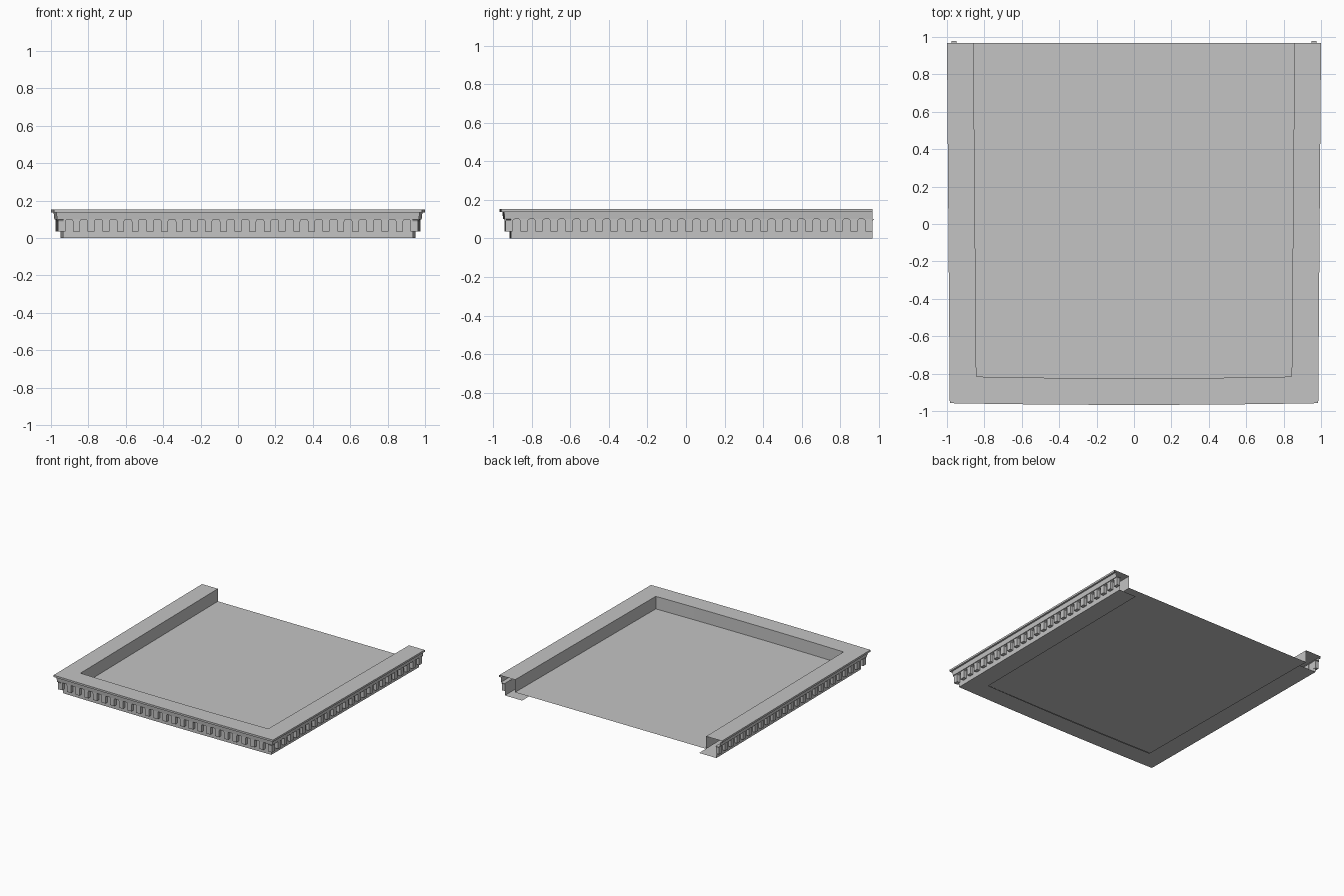
import bpy
import bmesh
from mathutils import Vector

cube = bpy.data.objects.get("Cube")
if cube:
    bpy.data.objects.remove(cube, do_unlink=True)

stone = bpy.data.materials.new("stone_grey")
stone.use_nodes = True
stone.diffuse_color = (0.55, 0.55, 0.55, 1)
stone.node_tree.nodes["Principled BSDF"].inputs["Base Color"].default_value = (0.55, 0.55, 0.55, 1)

BACK, CORNER_Y, BACK_X, CORNER_X, BOW = 0.967, -0.958, 1.0, 0.985, 0.009
INNER, FLOOR_Z = 0.142, 0.05
WALL, TOOTH_FACE = 0.05, 0.024


def front_y(x):
    """Front edge, gently bowed outward."""
    return CORNER_Y - BOW * (1 - (x / CORNER_X) ** 2)


def side_x(y):
    """Side edge, tapering slightly toward the front."""
    t = (y - CORNER_Y) / (BACK - CORNER_Y)
    return CORNER_X + (BACK_X - CORNER_X) * t


def outline(inset, steps=10):
    """Plan line from left back, round the front, to right back."""
    half = CORNER_X - inset
    pts = [(BACK_X - inset, BACK)]
    for i in range(steps + 1):
        u = 1 - 2 * i / steps
        pts.append((half * u, front_y(CORNER_X * u) + inset))
    pts.append((inset - BACK_X, BACK))
    return pts


def finish(name, bm):
    mesh = bpy.data.meshes.new(name)
    bm.to_mesh(mesh)
    bm.free()
    mesh.materials.append(stone)
    obj = bpy.data.objects.new(name, mesh)
    bpy.context.collection.objects.link(obj)
    return obj


# Hollow cornice: one moulding profile (inset, height) swept round three sides
profile = [(INNER, FLOOR_Z), (INNER, 0.152), (0, 0.152), (0, 0.137), (0.014, 0.137),
           (0.018, 0.1), (WALL, 0.1), (WALL, 0), (0.205, 0)]
bm = bmesh.new()
rows = [[bm.verts.new((x, y, z)) for x, y in outline(d)] for d, z in profile]
for a, b in zip(rows, rows[1:]):
    for i in range(len(a) - 1):
        bm.faces.new((a[i], a[i + 1], b[i + 1], b[i]))
finish("cornice", bm)

# Flat roof deck inside the parapet
bm = bmesh.new()
deck = bm.faces.new([bm.verts.new((x, y, FLOOR_Z)) for x, y in outline(INNER)])
deck.normal_update()
if deck.normal.z < 0:
    deck.normal_flip()
finish("roof_deck", bm)


# Dentil blocks, flared at the top so the gaps read as small arches
half_tooth = [(0.0185, 0.036), (0.0185, 0.088), (0.0215, 0.096), (0.028, 0.1)]
tooth = half_tooth + [(-u, z) for u, z in reversed(half_tooth)]


def add_tooth(bm, centre, along, inward):
    """Extrude one block from its outer face back to the wall."""
    verts = [bm.verts.new(centre + along * u + Vector((0, 0, z))) for u, z in tooth]
    face = bm.faces.new(verts)
    grown = bmesh.ops.extrude_face_region(bm, geom=[face])["geom"]
    moved = [v for v in grown if isinstance(v, bmesh.types.BMVert)]
    bmesh.ops.translate(bm, verts=moved, vec=inward * (WALL - TOOTH_FACE + 0.002))


COUNT = 25
X, Y = Vector((1, 0, 0)), Vector((0, 1, 0))

bm = bmesh.new()
for k in range(COUNT):
    x = (k - COUNT // 2) * 0.0785
    add_tooth(bm, Vector((x, front_y(x) + TOOTH_FACE, 0)), X, Y)
bmesh.ops.recalc_face_normals(bm, faces=bm.faces)
finish("front_dentils", bm)

bm = bmesh.new()
for k in range(COUNT):
    y = -0.918 + k * 0.0778
    add_tooth(bm, Vector((side_x(y) - TOOTH_FACE, y, 0)), Y, -X)
bmesh.ops.recalc_face_normals(bm, faces=bm.faces)
side = finish("side_dentils", bm)
side.modifiers.new("other_side", 'MIRROR').use_mirror_merge = False
